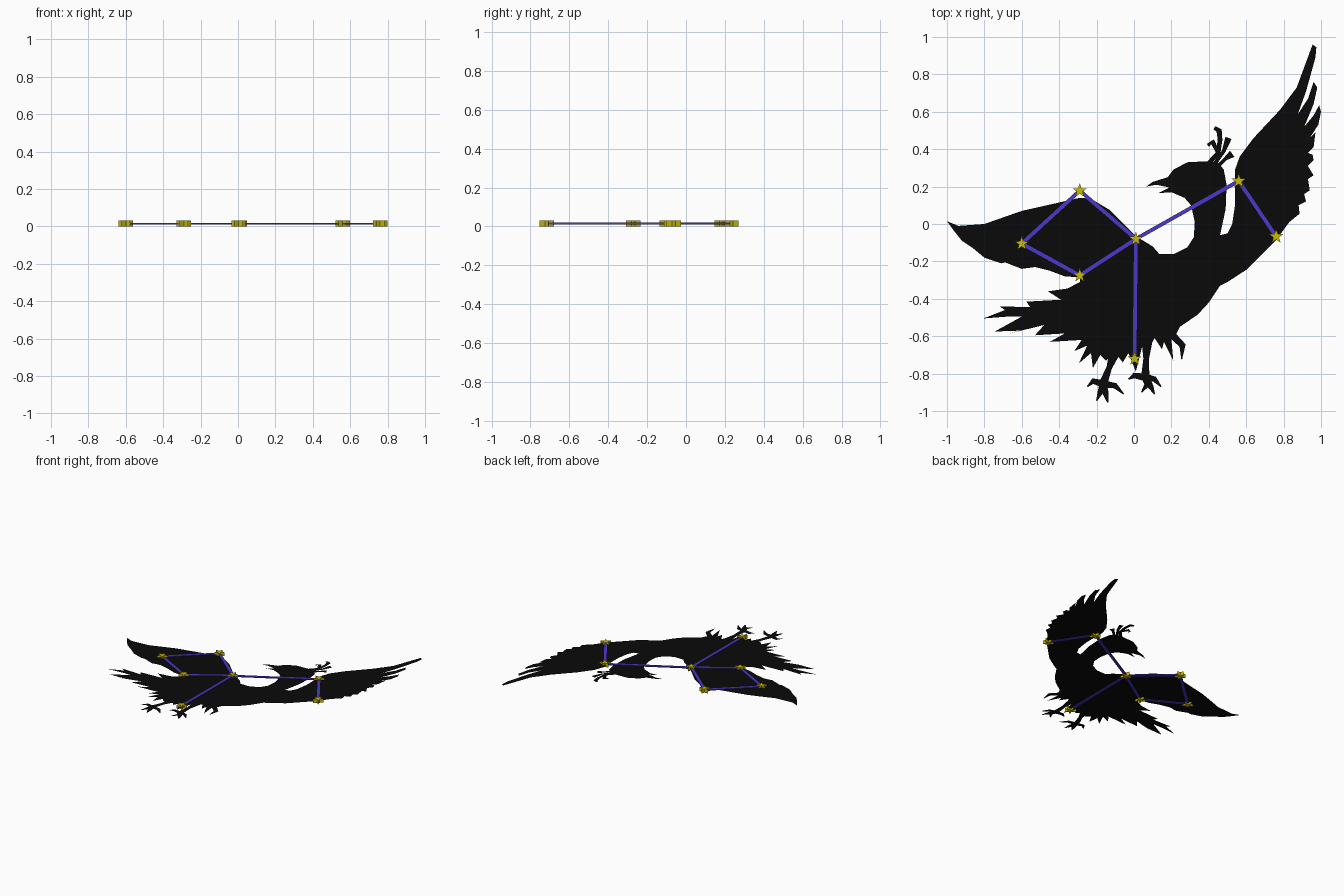
import bpy, bmesh, math
from mathutils import Vector
from mathutils.geometry import tessellate_polygon

Z = 0.015  # mid height of the whole flat piece


def material(name, rgb):
    m = bpy.data.materials.new(name)
    m.diffuse_color = (*rgb, 1)
    return m


BLACK = material("black", (0.003, 0.003, 0.003))
BLUE = material("blue", (0.07, 0.04, 0.6))
YELLOW = material("yellow", (0.6, 0.5, 0.0))


def make(name, polys, mat, height=0.0):
    """Flat object from outlines, extruded evenly about Z when height > 0."""
    bm = bmesh.new()
    for pts in polys:
        area = sum(a[0] * b[1] - b[0] * a[1] for a, b in zip(pts, pts[1:] + pts[:1]))
        if area < 0:
            pts = pts[::-1]
        vs = [bm.verts.new((x, y, Z - height / 2)) for x, y in pts]
        if height:
            face = bm.faces.new(vs)
            top = bmesh.ops.extrude_face_region(bm, geom=[face], use_keep_orig=True)
            tv = [g for g in top["geom"] if isinstance(g, bmesh.types.BMVert)]
            bmesh.ops.translate(bm, verts=tv, vec=(0, 0, height))
        else:
            for tri in tessellate_polygon([[v.co for v in vs]]):
                bm.faces.new([vs[i] for i in tri])
    if height:
        bmesh.ops.recalc_face_normals(bm, faces=bm.faces)
    else:
        for f in bm.faces:
            f.normal_update()
            if f.normal.z < 0:
                f.normal_flip()
    me = bpy.data.meshes.new(name)
    bm.to_mesh(me)
    bm.free()
    me.materials.append(mat)
    ob = bpy.data.objects.new(name, me)
    bpy.context.collection.objects.link(ob)
    return ob


def stroke(path, widths):
    """Outline of a ribbon following a path with a width at each point."""
    p = [Vector(q) for q in path]
    left, right = [], []
    for i, q in enumerate(p):
        d = (p[min(i + 1, len(p) - 1)] - p[max(i - 1, 0)]).normalized()
        n = Vector((-d.y, d.x)) * widths[i] / 2
        left.append(tuple(q + n))
        right.append(tuple(q - n))
    return left + right[::-1]


# Left wing
make("left_wing", [[
    (-1, .015), (-.94, -.01), (-.8, 0), (-.6, .07), (-.4, .115), (-.29, .14),
    (-.23, .135), (-.13, .075), (.01, -.065), (-.29, -.285), (-.37, -.28),
    (-.45, -.25), (-.53, -.23), (-.6, -.24), (-.69, -.205), (-.71, -.21),
    (-.8, -.18), (-.86, -.13), (-.92, -.09), (-.96, -.04)]], BLACK)

# Right wing with stepped flight feathers
make("right_wing", [[
    (.46, -.06), (.5, -.05), (.525, 0), (.54, .1), (.54, .29), (.565, .36),
    (.64, .46), (.78, .61), (.87, .73), (.955, .96), (.975, .945), (.97, .89),
    (.92, .71), (.875, .585), (.93, .67), (.96, .76), (.98, .73), (.96, .64),
    (.91, .52), (.96, .58), (.99, .635), (1, .6), (.985, .53), (.94, .46),
    (.97, .49), (.96, .41), (.93, .38), (.955, .37), (.96, .34), (.93, .31),
    (.96, .26), (.93, .24), (.94, .18), (.91, .16), (.92, .12), (.88, .1),
    (.885, .055), (.83, .01), (.76, -.085), (.6, -.245), (.5, -.31)]], BLACK)

# Head and neck
make("head_and_neck", [[
    (.32, -.07), (.325, .01), (.305, .1), (.27, .14), (.2, .17), (.13, .165),
    (.19, .195), (.12, .21), (.065, .2), (.1, .225), (.18, .25), (.21, .29),
    (.285, .33), (.38, .335), (.45, .33), (.48, .29), (.495, .21), (.49, .08),
    (.46, -.06)]], BLACK)

# Crest plumes
make("crest", [
    stroke([(.4, .325), (.45, .38), (.46, .45), (.455, .5), (.43, .515)],
           [.025, .025, .025, .03, .02]),
    stroke([(.445, .39), (.42, .44), (.395, .42)], [.02, .03, .02]),
    stroke([(.43, .32), (.48, .39), (.505, .46)], [.02, .02, .035]),
    stroke([(.45, .31), (.49, .35), (.525, .375)], [.02, .02, .04])], BLACK)

# Body and ragged tail
body = [(.01, -.065), (.1, -.12), (.135, -.16), (.215, -.16), (.285, -.125),
        (.32, -.07), (.46, -.06), (.5, -.31), (.46, -.33), (.4, -.42),
        (.34, -.485), (.245, -.55), (.22, -.6), (.2, -.62), (.21, -.73),
        (.16, -.63), (.15, -.67), (.11, -.61), (.07, -.68), (.05, -.63),
        (.01, -.79), (-.03, -.69), (-.06, -.74), (-.1, -.69), (-.15, -.73),
        (-.18, -.7), (-.22, -.77), (-.23, -.69), (-.295, -.745), (-.25, -.65),
        (-.32, -.68), (-.28, -.62)]
tail = [(-.45, -.63), (-.37, -.585), (-.53, -.595), (-.48, -.54), (-.665, -.585),
        (-.61, -.57), (-.745, -.575), (-.6, -.495), (-.675, -.495), (-.805, -.505),
        (-.69, -.46), (-.72, -.44), (-.555, -.445), (-.575, -.415), (-.39, -.405),
        (-.46, -.36), (-.355, -.345), (-.29, -.31), (-.29, -.285)]
make("body_and_tail", [body + tail], BLACK)

# Curled feather beside the thigh
make("thigh_feather", [stroke([(.2, -.59), (.26, -.65), (.255, -.725)],
                              [.04, .035, .004])], BLACK)

# Legs and clawed feet
for name, hip, ankle, toes in [
        ("left_leg", (-.1, -.68), (-.165, -.855),
         [[(-.22, -.84), (-.25, -.87)], [(-.18, -.9), (-.2, -.945)],
          [(-.15, -.91), (-.14, -.955)], [(-.1, -.865), (-.055, -.91)]]),
        ("right_leg", (.07, -.62), (.06, -.82),
         [[(0, -.81), (-.03, -.83)], [(.07, -.86), (.04, -.9)],
          [(.09, -.87), (.11, -.91)], [(.11, -.83), (.145, -.87)]])]:
    knee = ((hip[0] + ankle[0]) / 2, (hip[1] + ankle[1]) / 2)
    polys = [stroke([hip, knee, ankle], [.06, .03, .045])]
    polys += [stroke([ankle, *t], [.04, .03, .006]) for t in toes]
    make(name, polys, BLACK)

# Star markers and the lines joining them
stars = [(-.29, .178), (-.6, -.105), (-.29, -.275), (.01, -.08), (.003, -.72),
         (.56, .23), (.76, -.067)]
links = [(0, 1), (1, 2), (2, 3), (3, 0), (3, 4), (3, 5), (5, 6)]
for i, (a, b) in enumerate(links):
    make(f"line_{i + 1}", [stroke([stars[a], stars[b]], [.02, .02])], BLUE, .008)
for i, (x, y) in enumerate(stars):
    pts = []
    for k in range(10):
        r = .04 if k % 2 == 0 else .016
        t = math.pi / 2 + k * math.pi / 5
        pts.append((x + r * math.cos(t), y + r * math.sin(t)))
    make(f"star_{i + 1}", [pts], YELLOW, .03)
